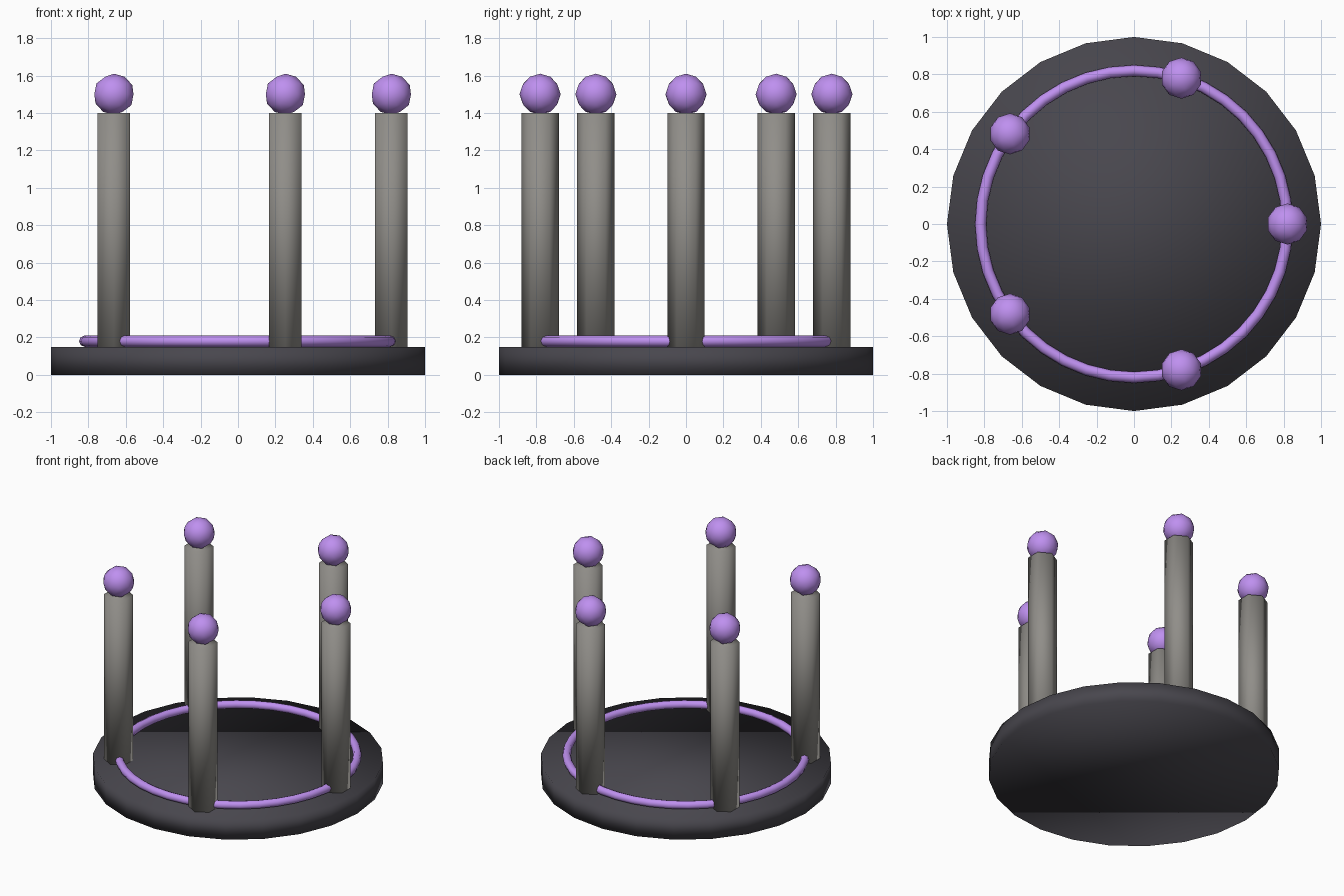
import bpy
import math

if "Cube" in bpy.data.objects:
    bpy.data.objects.remove(bpy.data.objects["Cube"])

RING_R = 0.82


def material(name, rgb):
    m = bpy.data.materials.new(name)
    m.diffuse_color = (*rgb, 1)
    m.use_nodes = True
    m.node_tree.nodes["Principled BSDF"].inputs["Base Color"].default_value = m.diffuse_color
    return m


STONE = material("stone", (0.28, 0.27, 0.25))
DARK = material("dark_stone", (0.065, 0.062, 0.075))
GLOW = material("purple_glow", (0.52, 0.28, 0.87))


def finish(name, mat):
    ob = bpy.context.object
    ob.name = name
    ob.data.materials.append(mat)
    bpy.ops.object.shade_smooth()
    return ob


# Round base slab
bpy.ops.mesh.primitive_cylinder_add(vertices=24, radius=1, depth=0.15, location=(0, 0, 0.075))
finish("base", DARK)

# Glowing ring lying on the slab
bpy.ops.mesh.primitive_torus_add(major_radius=RING_R, minor_radius=0.03,
                                 major_segments=40, minor_segments=8, location=(0, 0, 0.18))
finish("ring", GLOW)

# Five hexagonal pillars, each topped with an orb
for i in range(5):
    a = i * math.tau / 5
    x, y = RING_R * math.cos(a), RING_R * math.sin(a)
    bpy.ops.mesh.primitive_cylinder_add(vertices=6, radius=0.1, depth=1.25, location=(x, y, 0.775))
    finish(f"pillar_{i + 1}", STONE)
    bpy.ops.mesh.primitive_ico_sphere_add(subdivisions=2, radius=0.11, location=(x, y, 1.5))
    finish(f"orb_{i + 1}", GLOW)
